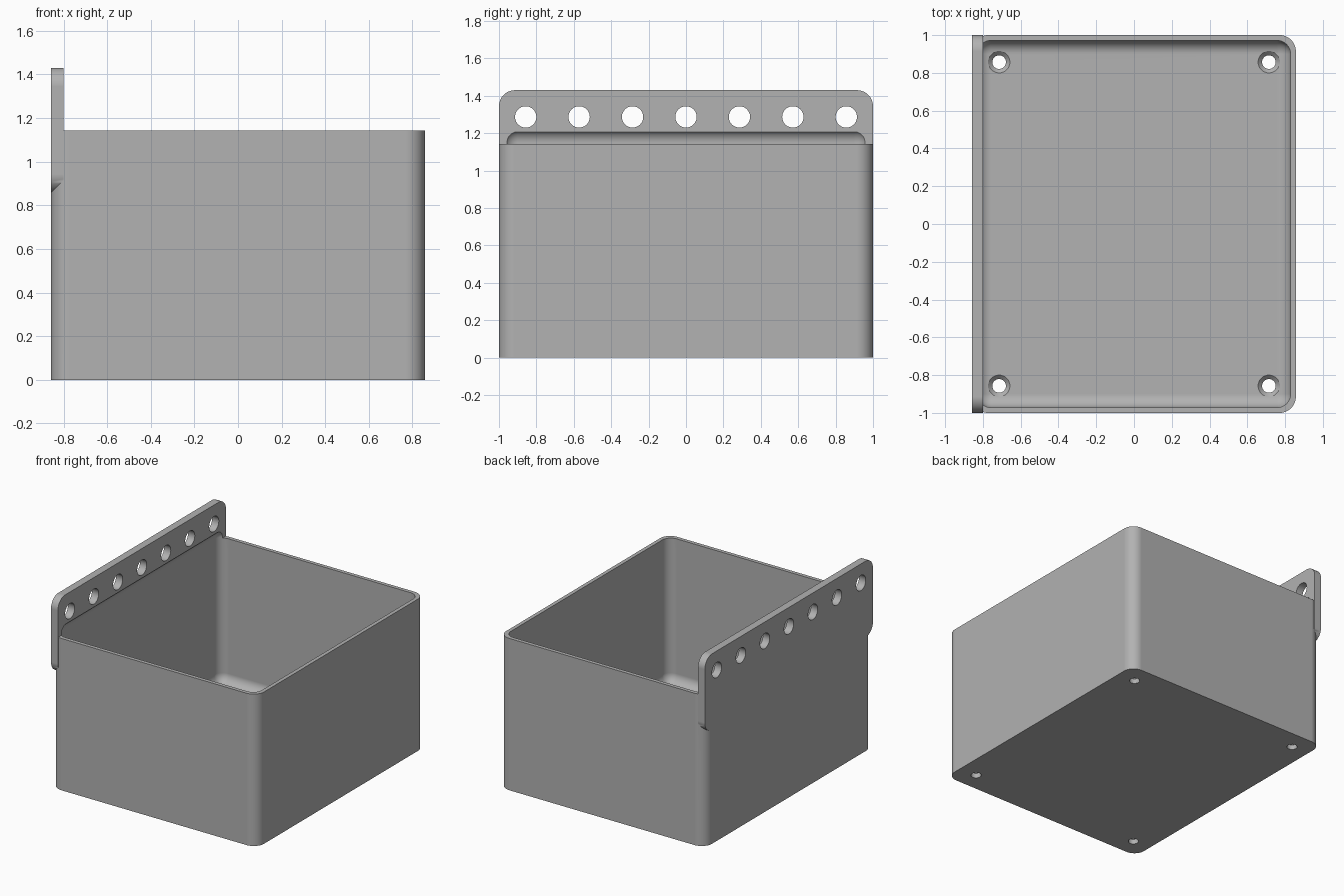
import bpy, bmesh, math
from mathutils import Matrix, Vector

if "Cube" in bpy.data.objects:
    bpy.data.objects.remove(bpy.data.objects["Cube"], do_unlink=True)

HX, HY, H = 0.857, 1.0, 1.143      # half width, half depth, height of the bin
WALL, FLOOR, R = 0.0286, 0.057, 0.0857
PLATE, TOP = 0.057, 1.43           # hanging plate thickness and top

grey = bpy.data.materials.new("grey_plastic")
grey.use_nodes = True
COLOUR = (0.445, 0.445, 0.445, 1)
grey.diffuse_color = COLOUR
grey.node_tree.nodes["Principled BSDF"].inputs["Base Color"].default_value = COLOUR


def finish(name, bm):
    mesh = bpy.data.meshes.new(name)
    bmesh.ops.recalc_face_normals(bm, faces=bm.faces)
    bm.to_mesh(mesh)
    bm.free()
    mesh.materials.append(grey)
    obj = bpy.data.objects.new(name, mesh)
    bpy.context.collection.objects.link(obj)
    return obj


def rounded_box(name, lo, hi, radius, axis=None):
    """Box with edges rounded along one axis, or all edges if axis is None."""
    lo, hi = Vector(lo), Vector(hi)
    bm = bmesh.new()
    bmesh.ops.create_cube(bm, size=1)
    bmesh.ops.scale(bm, vec=hi - lo, verts=bm.verts)
    bmesh.ops.translate(bm, vec=(lo + hi) / 2, verts=bm.verts)
    edges = [e for e in bm.edges if axis is None
             or abs((e.verts[0].co - e.verts[1].co).normalized()[axis]) > 0.9]
    bmesh.ops.bevel(bm, geom=edges, offset=radius, segments=12, profile=0.5,
                    affect='EDGES', clamp_overlap=True)
    return finish(name, bm)


def cone(name, r1, r2, depth, centre, turn=None):
    bm = bmesh.new()
    bmesh.ops.create_cone(bm, cap_ends=True, segments=48, radius1=r1, radius2=r2,
                          depth=depth,
                          matrix=Matrix.Translation(centre) @ (turn or Matrix()))
    return finish(name, bm)


def boolean(target, tool, operation):
    tool.hide_render = True
    mod = target.modifiers.new(operation.title(), 'BOOLEAN')
    mod.operation, mod.solver, mod.object = operation, 'EXACT', tool
    bpy.context.view_layer.objects.active = target
    bpy.ops.object.modifier_apply(modifier=mod.name)
    bpy.data.objects.remove(tool, do_unlink=True)


# Solid bin body joined to the hanging plate
storage_bin = rounded_box("storage_bin", (-HX, -HY, 0), (HX, HY, H), R, axis=2)
plate = rounded_box("hanging_plate", (-HX, -HY, HX), (PLATE - HX, HY, TOP), R, axis=0)
boolean(storage_bin, plate, 'UNION')

# Hollow with rounded floor edges, biting a shallow recess into the plate
cavity = rounded_box("cavity_cutter", (WALL - HX, WALL - HY, FLOOR),
                     (HX - WALL, HY - WALL, 1.222), 0.0714)
boolean(storage_bin, cavity, 'DIFFERENCE')

# Row of hanging holes
sideways = Matrix.Rotation(math.pi / 2, 4, 'Y')
for i in range(-3, 4):
    boolean(storage_bin, cone("hole_cutter", 0.057, 0.057, 0.2,
                              (-HX, i * 0.2857, 1.287), sideways), 'DIFFERENCE')

# Countersunk screw holes in the floor
for sx in (-1, 1):
    for sy in (-1, 1):
        x, y = sx * 0.714, sy * 0.857
        boolean(storage_bin, cone("screw_cutter", 0.036, 0.036, 0.3, (x, y, 0)),
                'DIFFERENCE')
        boolean(storage_bin, cone("sink_cutter", 0.036, 0.078, 0.042,
                                  (x, y, FLOOR)), 'DIFFERENCE')

# Smooth the rounded parts, keep the edges crisp
bpy.ops.object.select_all(action='DESELECT')
storage_bin.select_set(True)
bpy.context.view_layer.objects.active = storage_bin
bpy.ops.object.shade_smooth_by_angle(angle=math.radians(30))
storage_bin.modifiers.new("Flat Faces", 'WEIGHTED_NORMAL').keep_sharp = True
